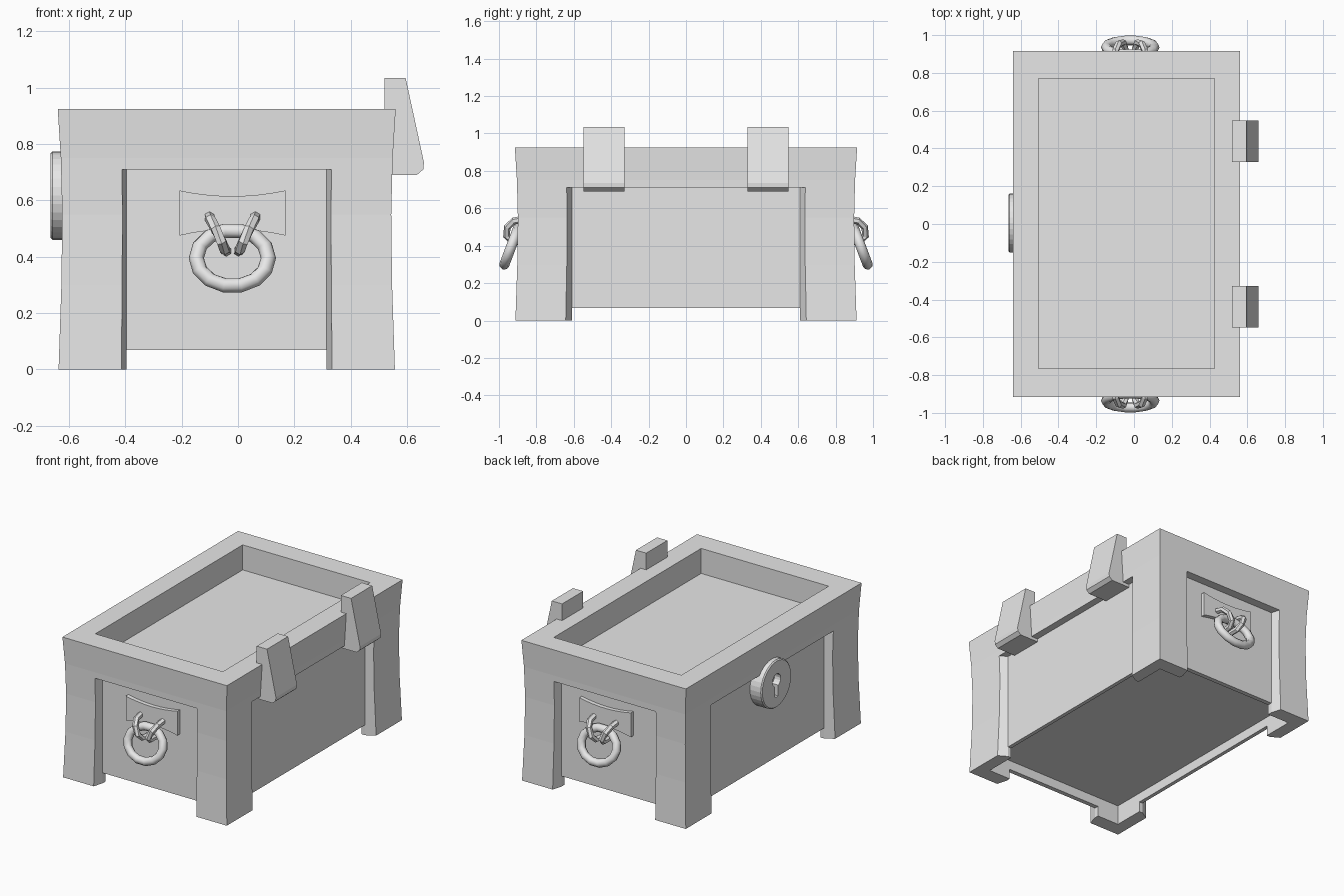
import bpy
import bmesh
from math import sin, cos, pi, radians
from mathutils import Matrix, Vector

cube = bpy.data.objects.get("Cube")
if cube:
    bpy.data.objects.remove(cube, do_unlink=True)

# One plain grey for everything
GREY = (0.8, 0.8, 0.8, 1.0)
grey = bpy.data.materials.new("plain grey")
grey.use_nodes = True
grey.diffuse_color = GREY
for node in grey.node_tree.nodes:
    if node.type == 'BSDF_PRINCIPLED':
        node.inputs["Base Color"].default_value = GREY


def add_object(name, bm):
    bmesh.ops.recalc_face_normals(bm, faces=bm.faces)
    mesh = bpy.data.meshes.new(name)
    bm.to_mesh(mesh)
    bm.free()
    mesh.materials.append(grey)
    obj = bpy.data.objects.new(name, mesh)
    bpy.context.collection.objects.link(obj)
    return obj


def loft(name, rings, closed=False):
    """Join rings of points; cap the ends, or close the loop."""
    bm = bmesh.new()
    loops = [[bm.verts.new(p) for p in ring] for ring in rings]
    n = len(loops[0])
    pairs = list(zip(loops, loops[1:]))
    if closed:
        pairs.append((loops[-1], loops[0]))
    else:
        bm.faces.new(loops[0])
        bm.faces.new(loops[-1])
    for a, b in pairs:
        for i in range(n):
            j = (i + 1) % n
            bm.faces.new((a[i], a[j], b[j], b[i]))
    return add_object(name, bm)


def rect(x0, x1, y0, y1, z):
    return [(x0, y0, z), (x1, y0, z), (x1, y1, z), (x0, y1, z)]


def box(name, x0, x1, y0, y1, z0, z1):
    return loft(name, [rect(x0, x1, y0, y1, z0), rect(x0, x1, y0, y1, z1)])


def cut(obj, cutter):
    cutter.hide_render = True
    mod = obj.modifiers.new("cut", 'BOOLEAN')
    mod.operation = 'DIFFERENCE'
    mod.solver = 'EXACT'
    mod.object = cutter
    bpy.context.view_layer.update()
    graph = bpy.context.evaluated_depsgraph_get()
    mesh = bpy.data.meshes.new_from_object(obj.evaluated_get(graph))
    obj.modifiers.clear()
    obj.data = mesh
    bpy.data.objects.remove(cutter, do_unlink=True)


# Chest body with slightly hollow sides
X0, X1, Y, TOP = -0.64, 0.56, 0.915, 0.925
waist = [(0, 0.003), (0.3, 0.013), (0.55, 0.016), (0.75, 0.011), (TOP, 0)]
body = loft("chest_body", [rect(X0 + d, X1 - d, -Y + d, Y - d, z) for z, d in waist])

# Tray in the top
cut(body, box("tray_cutter", -0.505, 0.425, -0.765, 0.77, 0.76, 1.2))

# Recessed panels between the legs, with flared jambs
PANEL_TOP = 0.71
for s in (-1, 1):
    rings = []
    for y, grow in ((0.845, 0), (0.915, 0.02), (0.985, 0.04)):
        a, b = -0.395 - grow, 0.315 + grow
        rings.append([(a, s * y, -0.2), (b, s * y, -0.2),
                      (b, s * y, PANEL_TOP), (a, s * y, PANEL_TOP)])
    cut(body, loft("end_panel_cutter", rings))
    rings = []
    for d, half in ((-0.06, 0.61), (0, 0.645), (0.06, 0.68)):
        x = (X1 + d) if s > 0 else (X0 - d)
        rings.append([(x, -half, -0.2), (x, half, -0.2),
                      (x, half, PANEL_TOP), (x, -half, PANEL_TOP)])
    cut(body, loft("side_panel_cutter", rings))

# Hollow underside and the gaps between the legs
cut(body, box("floor_cutter", -0.555, 0.475, -0.815, 0.815, -0.3, 0.13))
cut(body, box("end_gap_cutter", -0.395, 0.315, -1.2, 1.2, -0.3, 0.068))
cut(body, box("side_gap_cutter", -1.2, 1.2, -0.61, 0.61, -0.3, 0.068))

# Hinges standing above the rim
hinge_profile = [(0.52, 1.035), (0.595, 1.035), (0.66, 0.735), (0.658, 0.71),
                 (0.635, 0.69), (0.49, 0.69), (0.49, 0.72), (0.52, 0.74)]
for side, y in (("front", -0.438), ("back", 0.438)):
    loft(side + "_hinge", [[(x, y + w, z) for x, z in hinge_profile]
                           for w in (-0.11, 0.11)])

# Round lock plate with a keyhole
LOCK_Y, LOCK_Z = 0.005, 0.617


def disc(name, radius, sides, x0, x1, y, z):
    return loft(name, [[(x, y + radius * cos(2 * pi * i / sides),
                         z + radius * sin(2 * pi * i / sides))
                        for i in range(sides)] for x in (x0, x1)])


def rounded_disc():
    sides = 32
    return loft("lock_plate", [[(x, LOCK_Y + r * cos(2 * pi * i / sides),
                                 LOCK_Z + r * sin(2 * pi * i / sides))
                                for i in range(sides)]
                               for x, r in ((-0.57, 0.157), (-0.658, 0.157), (-0.665, 0.15))])


lock = rounded_disc()
cut(lock, disc("keyhole_round_cutter", 0.042, 16, -0.7, -0.62, LOCK_Y, LOCK_Z + 0.025))
cut(lock, box("keyhole_slot_cutter", -0.7, -0.621, LOCK_Y - 0.016, LOCK_Y + 0.016,
              LOCK_Z - 0.085, LOCK_Z + 0.02))

# Handles on both ends: curved plate, ring, two bent staples
HX = -0.02
for side, s in (("front", -1), ("back", 1)):
    steps = [i / 4 - 1 for i in range(9)]
    outline = [(HX + 0.188 * t, 0.615 + 0.02 * t * t) for t in steps]
    outline += [(HX + 0.188 * t, 0.497 - 0.022 * t * t) for t in reversed(steps)]
    loft(side + "_handle_plate", [[(x, s * y, z) for x, z in outline]
                                  for y in (0.83, 0.872)])

    tilt = Matrix.Rotation(s * radians(20.7), 3, 'X')
    centre = Vector((HX, s * 0.935, 0.395))
    rings = []
    for i in range(14):
        a = 2 * pi * i / 14
        rings.append([])
        for k in range(8):
            b = 2 * pi * k / 8
            r = 0.027 * cos(b)
            p = Vector(((0.128 + r) * cos(a), 0.027 * sin(b), (0.106 + r) * sin(a)))
            rings[-1].append(centre + tilt @ p)
    ring = loft(side + "_handle_ring", rings, closed=True)
    for poly in ring.data.polygons:
        poly.use_smooth = True

    for label, m in (("right", -1), ("left", 1)):
        path = [(0.083, 0.85, 0.545), (0.078, 0.92, 0.532), (0.06, 0.955, 0.5),
                (0.038, 0.96, 0.452), (0.027, 0.93, 0.425), (0.022, 0.85, 0.42)]
        pts = [Vector((HX + m * x, s * y, z)) for x, y, z in path]
        rings = []
        for i, p in enumerate(pts):
            t = (pts[min(i + 1, 5)] - pts[max(i - 1, 0)]).normalized()
            u = t.cross(Vector((1, 0, 0))).normalized()
            v = t.cross(u)
            rings.append([p + 0.019 * (cos(k * pi / 3) * u + sin(k * pi / 3) * v)
                          for k in range(6)])
        loft(side + "_" + label + "_staple", rings)
